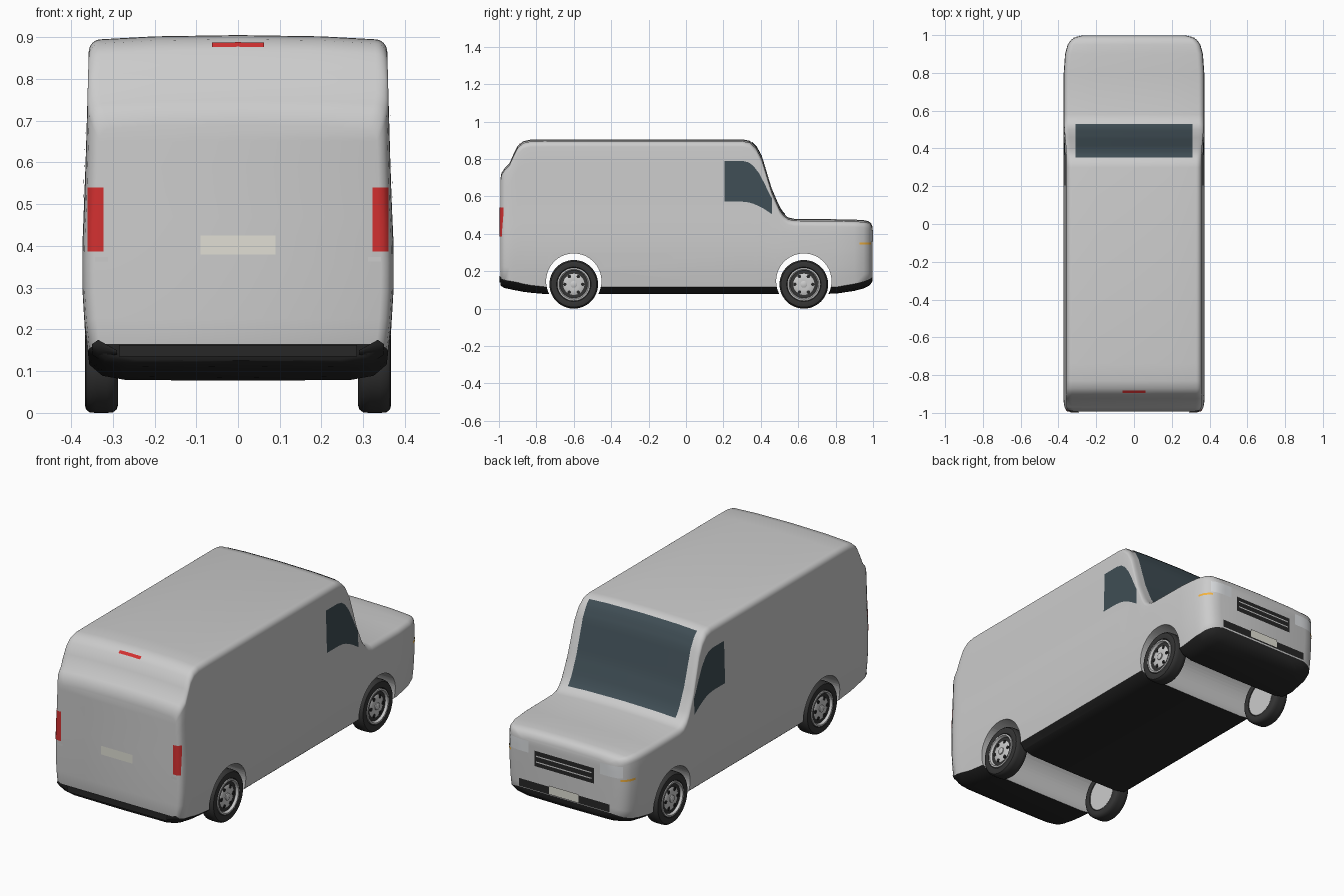
import bpy, bmesh, math
from mathutils import Vector
from mathutils.bvhtree import BVHTree

if "Cube" in bpy.data.objects:
    bpy.data.objects.remove(bpy.data.objects["Cube"])


def material(name, r, g, b):
    m = bpy.data.materials.new(name)
    m.diffuse_color = (r, g, b, 1)
    m.use_nodes = True
    m.node_tree.nodes["Principled BSDF"].inputs["Base Color"].default_value = m.diffuse_color
    return m


PAINT = material("paint", 0.62, 0.62, 0.62)
BLACK = material("black_trim", 0.02, 0.02, 0.02)
GLASS = material("glass", 0.05, 0.075, 0.09)
RED = material("red_lens", 0.65, 0.03, 0.03)
CLEAR = material("clear_lens", 0.72, 0.74, 0.76)
AMBER = material("amber_lens", 0.9, 0.45, 0.05)
PLATE = material("plate", 0.75, 0.74, 0.66)
RUBBER = material("rubber", 0.035, 0.035, 0.035)
RIM = material("rim", 0.65, 0.65, 0.65)


def make(name, bm, mats, angle=40):
    bmesh.ops.recalc_face_normals(bm, faces=bm.faces)
    me = bpy.data.meshes.new(name)
    bm.to_mesh(me)
    bm.free()
    ob = bpy.data.objects.new(name, me)
    bpy.context.collection.objects.link(ob)
    for m in mats:
        me.materials.append(m)
    smooth(ob, angle)
    return ob


def smooth(ob, angle=40):
    bpy.ops.object.select_all(action='DESELECT')
    ob.select_set(True)
    bpy.context.view_layer.objects.active = ob
    bpy.ops.object.shade_smooth_by_angle(angle=math.radians(angle))


# Body stations along the length: y, floor z, trim line z, top z, side inset
STATIONS = [
    (-.993, .125, .165, .69, .030), (-.987, .12, .16, .725, .015), (-.97, .11, .155, .75, .005),
    (-.945, .105, .148, .775, .001), (-.925, .10, .145, .82, 0), (-.90, .096, .14, .87, 0),
    (-.87, .09, .132, .895, 0), (-.83, .085, .125, .904, 0), (-.74, .077, .115, .905, 0),
    (.30, .077, .115, .905, 0), (.34, .077, .115, .898, 0), (.375, .077, .115, .866, 0),
    (.405, .077, .115, .812, 0), (.458, .077, .115, .637, 0), (.50, .077, .115, .54, 0),
    (.52, .077, .115, .51, 0), (.545, .077, .115, .488, 0), (.58, .077, .115, .48, 0),
    (.80, .08, .115, .478, .001), (.90, .095, .132, .476, .008), (.95, .108, .146, .473, .022),
    (.975, .12, .155, .468, .04), (.99, .135, .163, .456, .065), (.998, .15, .17, .435, .10)]
WIDTHS = [(.07, .345), (.115, .356), (.2, .367), (.3, .373), (.4, .373), (.5, .368), (.7, .362), (1, .354)]


def half_width(z):
    for (a, wa), (b, wb) in zip(WIDTHS, WIDTHS[1:]):
        if z <= b:
            return wa + (wb - wa) * max(0, (z - a) / (b - a))
    return WIDTHS[-1][1]


def half_section(floor, trim, top, inset):
    r, edge = .03, top - .01
    pts = [(.0, floor), (.27 - inset, floor + .002), (.325 - inset, floor + .012), (half_width(trim) - inset, trim)]
    for i in range(1, 9):
        z = trim + (edge - r - trim) * i / 8
        pts.append((half_width(z) - inset, z))
    wide = pts[-1][0]
    for i in range(1, 7):
        a = math.pi / 12 * i
        pts.append((wide - r + r * math.cos(a), edge - r + r * math.sin(a)))
    return pts + [(.2, top - .003), (0, top)]


# Body shell lofted through the stations
bm = bmesh.new()
rings = []
for y, *spec in STATIONS:
    half = half_section(*spec)
    n = len(half)
    loop = half + [(-x, z) for x, z in half[-2:0:-1]]
    rings.append([bm.verts.new((x, y, z)) for x, z in loop])
N = len(rings[0])
for a, b in zip(rings, rings[1:]):
    for i in range(N):
        f = bm.faces.new((a[i], a[(i + 1) % N], b[(i + 1) % N], b[i]))
        f.material_index = 1 if i < 3 or i >= N - 3 else 0
for ring in (rings[0], rings[-1]):
    for i in range(n - 1):
        quad = []
        for v in (ring[i], ring[i + 1], ring[(N - i - 1) % N], ring[(N - i) % N]):
            if v not in quad:
                quad.append(v)
        bm.faces.new(quad).material_index = 1 if i < 3 else 0
body = make("body", bm, [PAINT, BLACK])

# Wheel arches cut right through the body
WHEEL_Y = (-.60, .63)
for y in WHEEL_Y:
    bpy.ops.mesh.primitive_cylinder_add(vertices=64, radius=.148, depth=1.2,
                                        location=(0, y, .147), rotation=(0, math.pi / 2, 0))
    cutter = bpy.context.object
    cutter.name = "arch_cutter"
    cutter.data.materials.append(PAINT)
    mod = body.modifiers.new("arch", 'BOOLEAN')
    mod.object, mod.operation, mod.solver = cutter, 'DIFFERENCE', 'EXACT'
    bpy.context.view_layer.objects.active = body
    bpy.ops.object.modifier_apply(modifier=mod.name)
    bpy.data.objects.remove(cutter)
smooth(body)

bm = bmesh.new()
bm.from_mesh(body.data)
TREE = BVHTree.FromBMesh(bm)
bm.free()


def panel(name, mat, side, columns, rows=4, lift=.003):
    """Patch laid on the body; columns are (u, v_low, v_high) seen from side."""
    start, way = {
        'rear': (lambda u, v: (u, -3, v), (0, 1, 0)), 'nose': (lambda u, v: (u, 3, v), (0, -1, 0)),
        'top': (lambda u, v: (u, v, 3), (0, 0, -1)), 'right': (lambda u, v: (3, u, v), (-1, 0, 0)),
        'left': (lambda u, v: (-3, u, v), (1, 0, 0))}[side]
    way = Vector(way)
    bm = bmesh.new()
    grid = []
    for u, lo, hi in columns:
        line = []
        for j in range(rows + 1):
            hit, normal, _, _ = TREE.ray_cast(Vector(start(u, lo + (hi - lo) * j / rows)), way)
            line.append(bm.verts.new(hit - way * lift))
        grid.append(line)
    for a, b in zip(grid, grid[1:]):
        for j in range(rows):
            bm.faces.new((a[j], a[j + 1], b[j + 1], b[j]))
    ob = make(name, bm, [mat])
    if ob.data.polygons[0].normal.dot(way) > 0:
        ob.data.flip_normals()
    return ob


def rect(u0, u1, v0, v1, cols=6):
    return [(u0 + (u1 - u0) * i / cols, v0, v1) for i in range(cols + 1)]


# Windows
panel("windscreen", GLASS, 'top', rect(-.31, .31, .352, .53), rows=20, lift=.006)
side_glass = [(.205, .572, .79), (.30, .572, .79), (.335, .568, .782), (.36, .561, .763),
              (.39, .548, .725), (.42, .532, .668), (.445, .515, .615), (.46, .505, .588)]
panel("right_window", GLASS, 'right', side_glass)
panel("left_window", GLASS, 'left', side_glass)

# Tail end: lights, plate and bumper step
panel("high_brake_light", RED, 'top', rect(-.062, .062, -.895, -.882), rows=2)
panel("rear_plate", PLATE, 'rear', rect(-.09, .09, .38, .425))
panel("rear_bumper_step", BLACK, 'rear', rect(-.285, .285, .135, .163), lift=.006)

# Nose: grille, intake and plate
panel("grille", BLACK, 'nose', rect(-.17, .17, .30, .38))
for z in (.322, .352):
    panel("grille_bar", RIM, 'nose', rect(-.16, .16, z, z + .006), lift=.006)
panel("lower_intake", BLACK, 'nose', rect(-.26, .26, .175, .215), lift=.004)
panel("front_plate", PLATE, 'nose', rect(-.085, .085, .18, .223), lift=.008)

for s in (-1, 1):
    panel("tail_light", RED, 'rear', rect(.322 * s, .361 * s, .387, .54))
    panel("rear_reflector", RIM, 'rear', rect(.312 * s, .342 * s, .363, .374))
    panel("headlight", CLEAR, 'nose', rect(.205 * s, .325 * s, .36, .42))
    panel("indicator", AMBER, 'nose', rect(.315 * s, .358 * s, .342, .353))
    panel("rear_bumper_corner", BLACK, 'rear',
          [(.29 * s, .14, .15), (.335 * s, .13, .175), (.35 * s, .14, .165)], lift=.005)


def lathe(name, profile, mat, y, s, steps=48):
    """Spin (x, radius) points around the axle."""
    bm = bmesh.new()
    loops = []
    for x, r in profile:
        loops.append([bm.verts.new((s * x, y + r * math.cos(t), .13 + r * math.sin(t)))
                      for t in (2 * math.pi * k / steps for k in range(steps))])
    for a, b in zip(loops, loops[1:]):
        for k in range(steps):
            bm.faces.new((a[k], a[(k + 1) % steps], b[(k + 1) % steps], b[k]))
    bm.faces.new(loops[0])
    bm.faces.new(loops[-1])
    return make(name, bm, [mat], 35)


# Wheels: tyre, rim disc, hub and bolts
for y in WHEEL_Y:
    for s in (-1, 1):
        lathe("tyre", [(.30, .086), (.291, .092), (.287, .11), (.291, .122), (.30, .129), (.315, .13), (.34, .13),
                       (.355, .129), (.364, .122), (.367, .11), (.364, .092), (.355, .086)], RUBBER, y, s)
        lathe("rim", [(.293, .07), (.293, .088), (.366, .088), (.367, .080), (.355, .074), (.352, .062),
                      (.359, .05), (.359, .028)], RIM, y, s)
        lathe("hub", [(.352, .018), (.364, .018), (.367, .012)], RIM, y, s, 24)
        for k in range(6):
            a = math.pi / 3 * k
            bpy.ops.mesh.primitive_cylinder_add(
                vertices=12, radius=.009, depth=.006, rotation=(0, math.pi / 2, 0),
                location=(s * .358, y + .048 * math.cos(a), .13 + .048 * math.sin(a)))
            bpy.context.object.name = "rim_hole"
            bpy.context.object.data.materials.append(BLACK)
